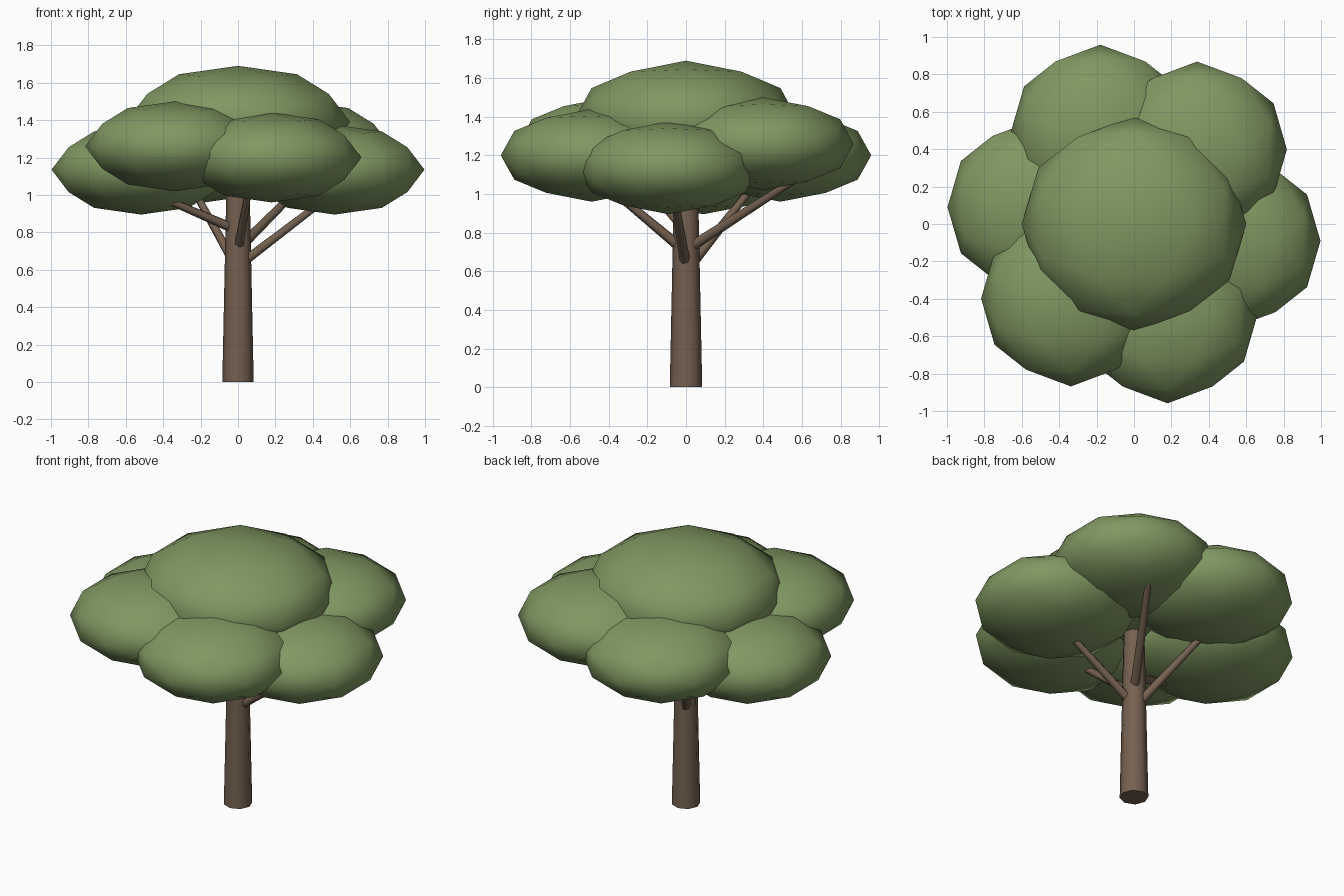
import bpy, bmesh, math
from mathutils import Vector

if "Cube" in bpy.data.objects:
    bpy.data.objects.remove(bpy.data.objects["Cube"])


def material(name, color):
    m = bpy.data.materials.new(name)
    m.diffuse_color = (*color, 1.0)
    m.use_nodes = True
    m.node_tree.nodes["Principled BSDF"].inputs["Base Color"].default_value = m.diffuse_color
    return m


LEAF = material("leaf_green", (0.216, 0.314, 0.122))
BARK = material("bark_brown", (0.178, 0.119, 0.080))


def finish(bm, name, mat, sharp_angle):
    bmesh.ops.recalc_face_normals(bm, faces=bm.faces)
    mesh = bpy.data.meshes.new(name)
    bm.to_mesh(mesh)
    bm.free()
    mesh.materials.append(mat)
    ob = bpy.data.objects.new(name, mesh)
    bpy.context.collection.objects.link(ob)
    bpy.ops.object.select_all(action='DESELECT')
    ob.select_set(True)
    bpy.context.view_layer.objects.active = ob
    bpy.ops.object.shade_smooth_by_angle(angle=math.radians(sharp_angle))
    return ob


def leaf_clump(name, center, radii):
    """Squashed icosahedron, subdivided once, standing on an edge."""
    t = (1 + math.sqrt(5)) / 2
    bm = bmesh.new()
    for a in (-1, 1):
        for b in (-t, t):
            for co in ((a, 0, b), (0, b, a), (b, a, 0)):
                bm.verts.new(co)
    bmesh.ops.convex_hull(bm, input=bm.verts[:])
    bmesh.ops.subdivide_edges(bm, edges=bm.edges[:], cuts=1, use_grid_fill=True)
    for v in bm.verts:
        n = v.co.normalized()
        v.co = Vector(center) + Vector([n[i] * radii[i] for i in range(3)])
    finish(bm, name, LEAF, 80)


def tapered_pole(name, start, end, r1, r2, sides):
    start, end = Vector(start), Vector(end)
    axis = end - start
    bm = bmesh.new()
    bmesh.ops.create_cone(bm, cap_ends=True, segments=sides,
                          radius1=r1, radius2=r2, depth=axis.length)
    rot = Vector((0, 0, 1)).rotation_difference(axis).to_matrix()
    for v in bm.verts:
        v.co = rot @ v.co + (start + end) / 2
    finish(bm, name, BARK, 62)


# Trunk
tapered_pole("trunk", (0, 0, 0), (0, 0, 1.2), 0.084, 0.059, 8)

# Branches: height where each leaves the trunk axis, and its tip
branches = [
    (0.62, (0.55, -0.07, 1.04)),
    (0.71, (0.36, 0.56, 1.07)),
    (0.60, (-0.24, 0.34, 1.03)),
    (0.81, (-0.42, -0.16, 0.99)),
    (0.70, (0.06, -0.42, 1.05)),
]
for i, (z, tip) in enumerate(branches):
    tapered_pole(f"branch_{i + 1}", (0, 0, z), tip, 0.028, 0.019, 6)

# Crown: a wide top clump and a ring of six smaller ones
leaf_clump("top_foliage", (0, 0, 1.39), (0.60, 0.575, 0.30))
for i in range(6):
    a = math.radians(60 * i - 10)
    z = (1.135, 1.26, 1.20)[i % 3]
    leaf_clump(f"side_foliage_{i + 1}",
               (0.525 * math.cos(a), 0.52 * math.sin(a), z), (0.48, 0.47, 0.24))
